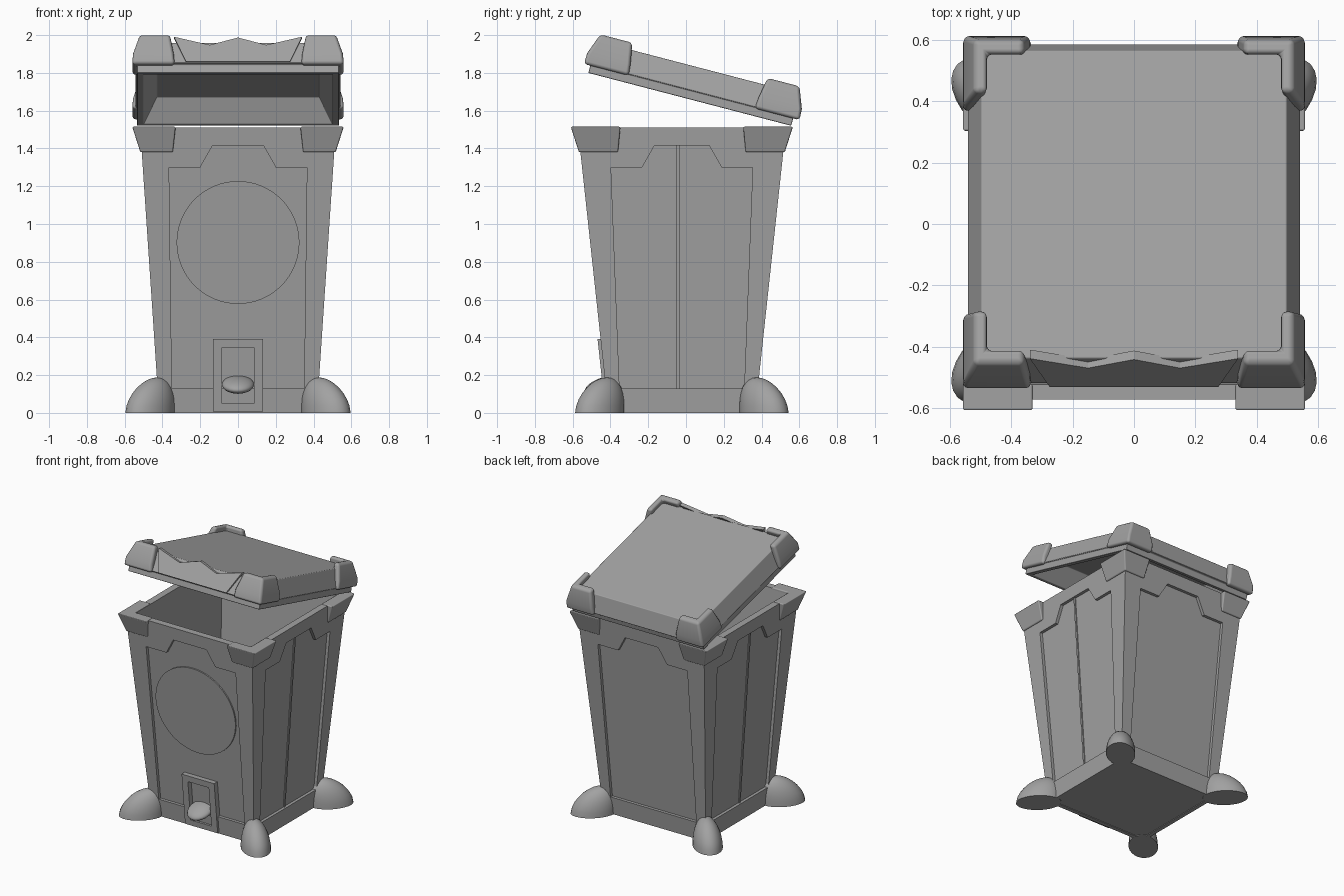
import bpy, bmesh, math
from mathutils import Matrix, Vector

if "Cube" in bpy.data.objects:
    bpy.data.objects.remove(bpy.data.objects["Cube"])

# One flat grey
GREY = (0.36, 0.36, 0.36, 1)
grey = bpy.data.materials.new("mid_grey")
grey.use_nodes = True
grey.diffuse_color = GREY
grey.node_tree.nodes["Principled BSDF"].inputs["Base Color"].default_value = GREY

YC = -0.022          # body centre in y
TOP = 1.51           # rim height
PARTS = []


def finish(name, bm, matrix=None, bevel=0.0):
    bmesh.ops.recalc_face_normals(bm, faces=bm.faces)
    mesh = bpy.data.meshes.new(name)
    bm.to_mesh(mesh)
    bm.free()
    mesh.materials.append(grey)
    ob = bpy.data.objects.new(name, mesh)
    bpy.context.collection.objects.link(ob)
    if matrix:
        ob.matrix_world = matrix
    if bevel:
        mod = ob.modifiers.new("bevel", "BEVEL")
        mod.width, mod.segments, mod.harden_normals = bevel, 3, True
    PARTS.append(ob)
    return ob


def loft(bm, rings):
    """Skin a stack of equal-sized point rings and close both ends."""
    loops = [[bm.verts.new(p) for p in ring] for ring in rings]
    for a, b in zip(loops, loops[1:]):
        for i in range(len(a)):
            j = (i + 1) % len(a)
            bm.faces.new((a[i], a[j], b[j], b[i]))
    bm.faces.new(loops[0])
    bm.faces.new(loops[-1])
    return bm


def box_ring(hx, hy, z, yc=0.0):
    return [(sx * hx, yc + sy * hy, z) for sx, sy in ((-1, -1), (1, -1), (1, 1), (-1, 1))]


def half_x(z):
    return 0.417 + 0.067 * z


def half_y(z):
    return 0.388 + 0.108 * z


def wall_point(side, u, z, off):
    """Point on a sloping wall: u across, z up, off outward. u of +-1 means the corner."""
    hx, hy = half_x(z) + off, half_y(z) + off
    across, out = (hx, hy) if side % 2 == 0 else (hy, hx)
    if abs(u) == 1:
        u *= across
    x, y = [(u, -out), (out, u), (-u, out), (-out, -u)][side]
    return (x, YC + y, z)


def wall_plate(bm, side, outline, low, high):
    return loft(bm, [[wall_point(side, u, z, o) for u, z in outline] for o in (low, high)])


# Hollow body with recessed walls
REC = -0.022
rings = [box_ring(half_x(z) + o, half_y(z) + o, z, YC)
         for z, o in ((0.005, REC), (TOP, REC), (TOP, -0.05), (0.1, -0.05))]
finish("body_shell", loft(bmesh.new(), rings))

# Frame on each wall: base band, corner posts and notched top trim
BASE, TRIM, NOTCH = 0.13, 1.3, 1.415
for side, name in enumerate(("front", "left", "back", "right")):
    low, high, n1, n2 = (0.35, 0.365, 0.2, 0.135) if side % 2 == 0 else (0.33, 0.375, 0.21, 0.145)
    bm = bmesh.new()
    wall_plate(bm, side, [(-1, 0), (1, 0), (1, BASE), (-1, BASE)], -0.03, 0)
    for s in (-1, 1):
        wall_plate(bm, side, [(s, BASE), (s, TRIM), (s * high, TRIM), (s * low, BASE)], -0.03, 0)
    wall_plate(bm, side, [(-1, TRIM), (-n1, TRIM), (-n2, NOTCH), (n2, NOTCH),
                          (n1, TRIM), (1, TRIM), (1, TOP), (-1, TOP)], -0.03, 0)
    finish(name + "_frame", bm)
    if side % 2:
        # Slim rib down the middle of the side panel
        c = -0.02 if side == 1 else 0.02
        finish(name + "_rib", wall_plate(bmesh.new(), side, [
            (c - 0.007, BASE), (c + 0.007, BASE), (c + 0.007, NOTCH), (c - 0.007, NOTCH)], -0.03, -0.014))

# Round badge plate on the front
disc = [(0.325 * math.cos(a), 0.902 + 0.325 * math.sin(a))
        for a in (i * math.tau / 64 for i in range(64))]
finish("front_disc", wall_plate(bmesh.new(), 0, disc, -0.03, -0.012))

# Pedal surround
bm = bmesh.new()
for x0, x1, z0, z1 in ((-0.133, -0.085, 0.008, 0.39), (0.085, 0.133, 0.008, 0.39),
                       (-0.085, 0.085, 0.345, 0.39), (-0.085, 0.085, 0.008, 0.05)):
    wall_plate(bm, 0, [(x0, z0), (x1, z0), (x1, z1), (x0, z1)], -0.03, 0.016)
finish("pedal_surround", bm)

# Foot pedal
bm = bmesh.new()
bmesh.ops.create_uvsphere(bm, u_segments=24, v_segments=12, radius=1)
finish("pedal", bm, Matrix.Translation((0, -0.44, 0.15)) @ Matrix.Rotation(math.radians(20), 4, "X")
       @ Matrix.Diagonal((0.085, 0.1, 0.037, 1)))

CORNERS = [(sx, sy, ("front" if sy < 0 else "back") + ("_left" if sx > 0 else "_right"))
           for sx in (-1, 1) for sy in (-1, 1)]

# Claw-like feet, leaning back toward the body
for sx, sy, name in CORNERS:
    bm = bmesh.new()
    bmesh.ops.create_uvsphere(bm, u_segments=24, v_segments=16, radius=1)
    bmesh.ops.bisect_plane(bm, geom=bm.verts[:] + bm.edges[:] + bm.faces[:],
                           plane_co=(0, 0, 0), plane_no=(0, 0, -1), clear_outer=True)
    bmesh.ops.holes_fill(bm, edges=[e for e in bm.edges if e.is_boundary])
    for v in bm.verts:
        v.co = Vector((v.co.x * 0.155 - 0.055 * v.co.z ** 1.5, v.co.y * 0.1, v.co.z * 0.188))
    finish(name + "_foot", bm, Matrix.Translation((sx * 0.466, YC + sy * 0.435, 0))
           @ Matrix.Rotation(math.atan2(sy, sx), 4, "Z"))


def corner_cap(name, sx, sy, layers, yc, bevel, matrix=None):
    """L-shaped corner guard; each layer is height, outer, arm end and inner (x, y)."""
    rings = []
    for z, (hx, hy), (ax, ay), (ix, iy) in layers:
        outline = ((hx, hy), (ax, hy), (ax, iy), (ix, iy), (ix, ay), (hx, ay))
        rings.append([(sx * x, yc + sy * y, z) for x, y in outline])
    finish(name, loft(bmesh.new(), rings), matrix, bevel)


# Lid pivot frame, tipped open toward the back
LID = Matrix.Translation((0, 0.02, 1.66)) @ Matrix.Rotation(math.radians(-14.6), 4, "X")

for sx, sy, name in CORNERS:
    corner_cap(name + "_rim_cap", sx, sy, [
        (1.38, (0.517, 0.545), (0.345, 0.338), (0.47, 0.5)),
        (1.515, (0.56, 0.588), (0.33, 0.325), (0.47, 0.5))], YC, 0.008)
    corner_cap(name + "_lid_cap", sx, sy, [
        (0.04, (0.56, 0.59), (0.335, 0.345), (0.51, 0.53)),
        (0.1, (0.556, 0.587), (0.34, 0.35), (0.5, 0.52)),
        (0.213, (0.52, 0.545), (0.36, 0.37), (0.477, 0.497))], 0, 0.018, LID)

# Lid: lower lip with hollow underside, and a tapered top
rings = [box_ring(*r) for r in ((0.43, 0.45, 0.13), (0.5, 0.52, 0), (0.535, 0.555, 0),
                                (0.535, 0.555, 0.045), (0.543, 0.572, 0.05), (0.498, 0.518, 0.175))]
finish("lid", loft(bmesh.new(), rings), LID, 0.012)

# Zigzag crest on the lid front
crest = [(-0.275, 0.055), (0.275, 0.055), (0.34, 0.205), (0.15, 0.155),
         (0, 0.2), (-0.15, 0.155), (-0.34, 0.205)]
rings = [[(x, d - 0.585 + 0.38 * (n - 0.055), n) for x, n in crest] for d in (0, 0.03)]
finish("lid_crest", loft(bmesh.new(), rings), LID)

# Smooth curved parts while keeping hard edges crisp
bpy.ops.object.select_all(action="DESELECT")
for ob in PARTS:
    ob.select_set(True)
bpy.context.view_layer.objects.active = PARTS[0]
bpy.ops.object.shade_smooth_by_angle(angle=math.radians(30))
